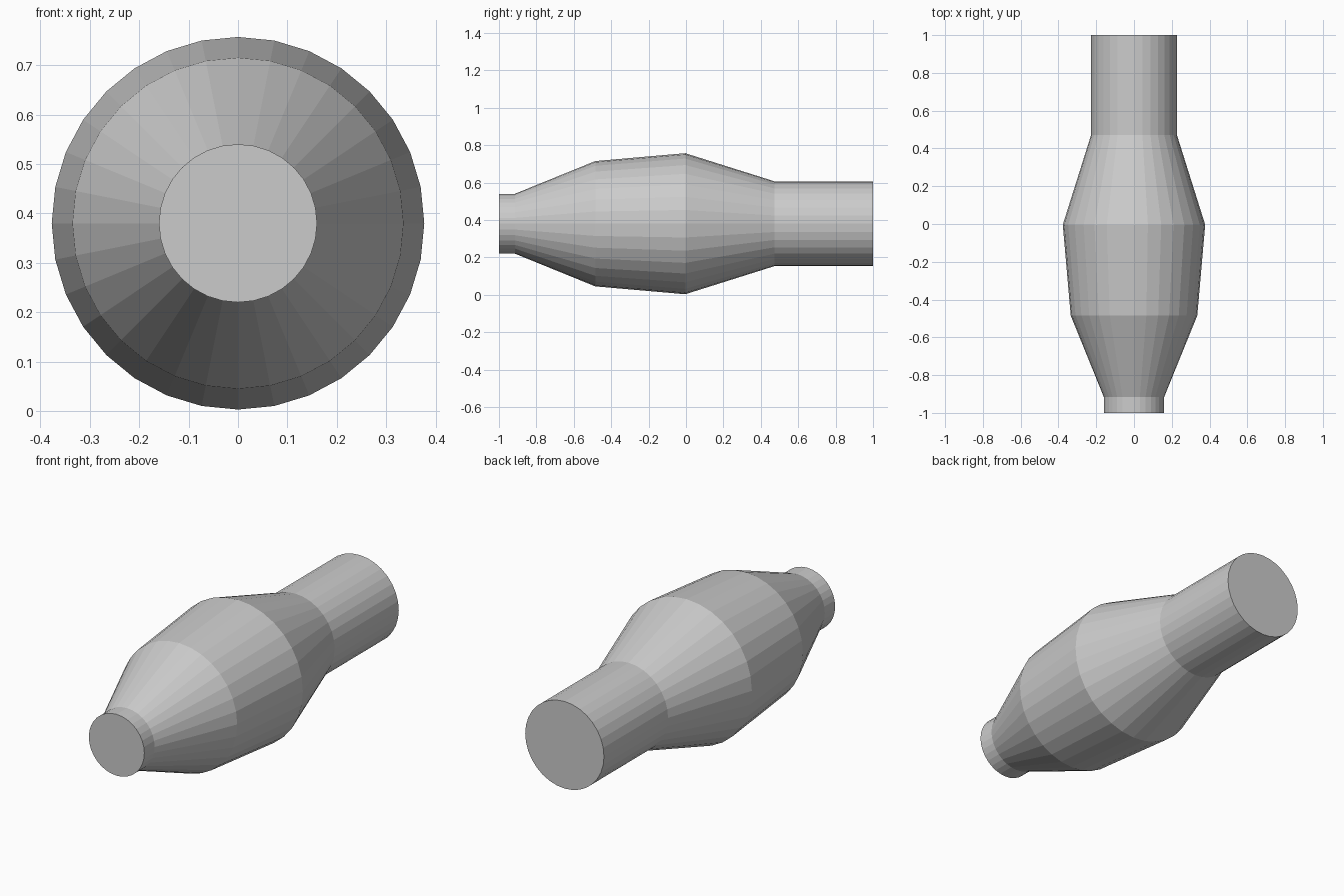
import bpy, bmesh
from math import sin, cos, tau

if "Cube" in bpy.data.objects:
    bpy.data.objects.remove(bpy.data.objects["Cube"])

SIDES = 32
CENTRE_Z = 0.38

# profile along y: (y, radius)
PROFILE = [(-1.0, 0.16), (-0.915, 0.16), (-0.485, 0.335),
           (-0.004, 0.377), (0.472, 0.227), (1.0, 0.227)]


def lathe_y(name, profile):
    bm = bmesh.new()
    rings = [[bm.verts.new((r * sin(tau * i / SIDES), y, CENTRE_Z + r * cos(tau * i / SIDES)))
              for i in range(SIDES)] for y, r in profile]
    # side walls
    for a, b in zip(rings, rings[1:]):
        for i in range(SIDES):
            j = (i + 1) % SIDES
            bm.faces.new((a[i], a[j], b[j], b[i]))
    # flat end caps
    bm.faces.new(rings[0])
    bm.faces.new(rings[-1])
    bmesh.ops.recalc_face_normals(bm, faces=bm.faces)
    mesh = bpy.data.meshes.new(name)
    bm.to_mesh(mesh)
    bm.free()
    obj = bpy.data.objects.new(name, mesh)
    bpy.context.collection.objects.link(obj)
    return obj


# bulged body with short front spout and long rear tube
lathe_y("bulged_tube_body", PROFILE)
